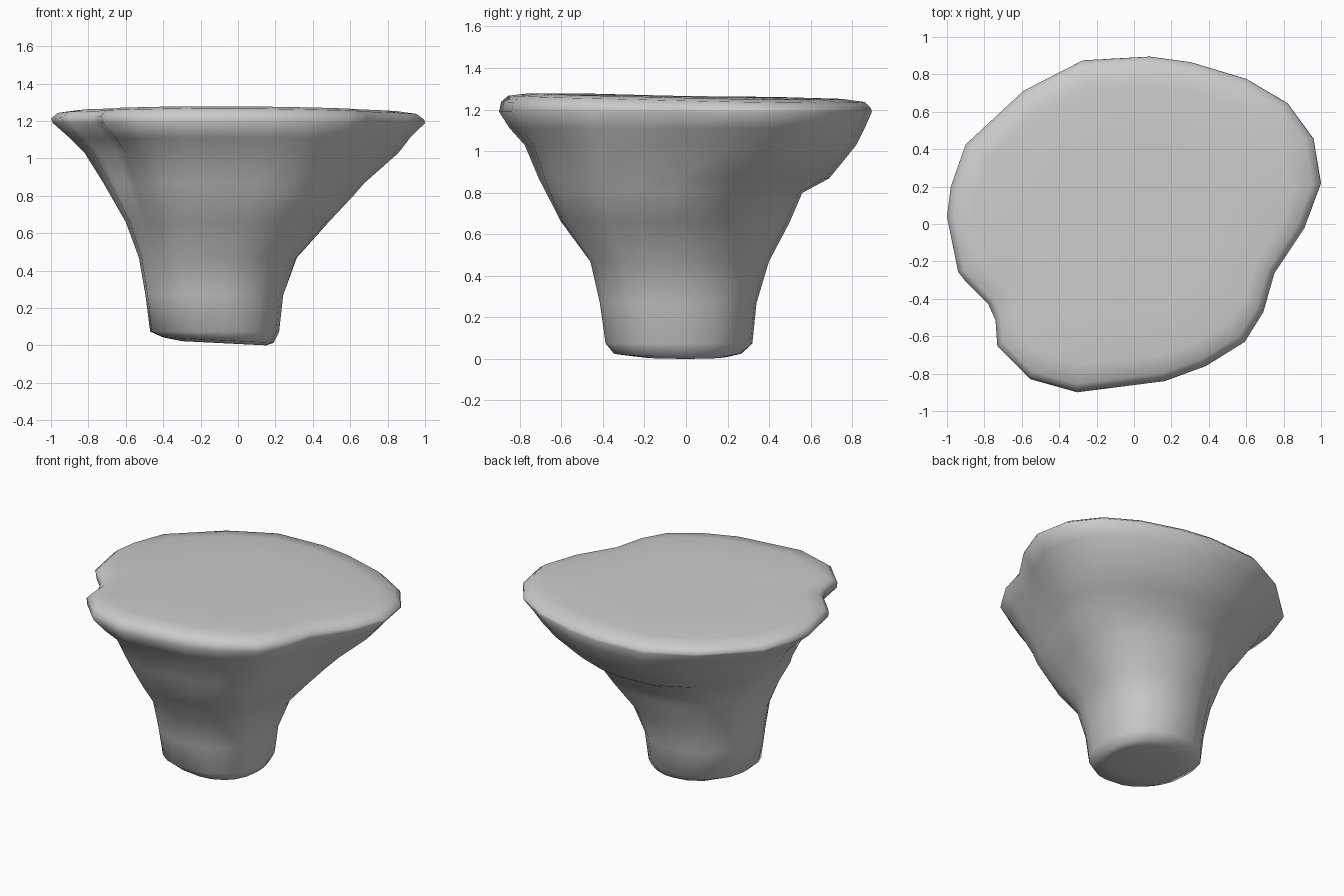
import bpy, bmesh, math

if "Cube" in bpy.data.objects:
    bpy.data.objects.remove(bpy.data.objects["Cube"])

# Outline of the cap rim, seen from above
RIM = [(1.0, .22), (.96, .46), (.82, .65), (.6, .78), (.3, .87), (.08, .9), (-.28, .88),
       (-.59, .72), (-.9, .43), (-.98, .2), (-1, .04), (-.94, -.26), (-.9, -.31),
       (-.78, -.43), (-.74, -.52), (-.73, -.66), (-.56, -.83), (-.31, -.9), (.16, -.84),
       (.38, -.76), (.59, -.63), (.69, -.47), (.75, -.26), (.91, -.02)]

# Levels: z, x min, x max, y min, y max, blend from round stem (0) to rim outline (1)
LEVELS = [(.015, -.30, .15, -.22, .20, 0),
          (.03, -.40, .19, -.35, .27, 0),
          (.075, -.47, .22, -.39, .32, 0),
          (.27, -.495, .245, -.42, .34, .1),
          (.47, -.53, .32, -.47, .40, .25),
          (.66, -.60, .49, -.61, .50, .45),
          (.80, -.68, .62, -.68, .56, .6),
          (.87, -.72, .68, -.715, .69, .7),
          (1.03, -.82, .86, -.78, .82, .85),
          (1.11, -.90, .92, -.85, .86, .95),
          (1.19, -.99, 1.0, -.90, .895, 1),
          (1.225, -1.0, .995, -.89, .89, 1),
          (1.255, -.965, .955, -.855, .86, 1),
          (1.268, -.86, .85, -.75, .75, .95),
          (1.27, -.50, .50, -.45, .45, .8)]


def section(z, x0, x1, y0, y1, blend):
    """One ring, blended between a rounded stem and the rim outline."""
    cx, cy, hx, hy = (x0 + x1) / 2, (y0 + y1) / 2, (x1 - x0) / 2, (y1 - y0) / 2
    ring = []
    for px, py in RIM:
        u, v = px, py / .9
        a = math.atan2(v, u)
        r = (abs(math.cos(a)) ** 2.3 + abs(math.sin(a)) ** 2.3) ** (-1 / 2.3)
        x = cx + hx * (u * blend + r * math.cos(a) * (1 - blend))
        y = cy + hy * (v * blend + r * math.sin(a) * (1 - blend))
        dz = 0
        if z > 1.2:      # top leans up towards the front
            dz = -.018 * y - .012 * abs(x + .1)
        elif z < .05:    # foot leans down to the right
            dz = -.05 * (x + .13)
        ring.append((x, y, z + dz))
    return ring


bm = bmesh.new()
rings = [[bm.verts.new(p) for p in section(*lv)] for lv in LEVELS]
n = len(RIM)
for low, high in zip(rings, rings[1:]):
    for i in range(n):
        j = (i + 1) % n
        bm.faces.new((low[i], low[j], high[j], high[i]))


# Close foot and cap
def cap(ring, flip):
    mid = bm.verts.new(sum((v.co for v in ring[1:]), ring[0].co.copy()) / n)
    for i in range(n):
        tri = (ring[i], ring[(i + 1) % n], mid)
        bm.faces.new(tri[::-1] if flip else tri)


cap(rings[0], True)
cap(rings[-1], False)
low = min(v.co.z for v in bm.verts)
for v in bm.verts:
    v.co.z -= low
bmesh.ops.recalc_face_normals(bm, faces=bm.faces)
mesh = bpy.data.meshes.new("flared_mushroom")
bm.to_mesh(mesh)
bm.free()
mesh.polygons.foreach_set("use_smooth", [True] * len(mesh.polygons))
obj = bpy.data.objects.new("flared_mushroom", mesh)
bpy.context.collection.objects.link(obj)
